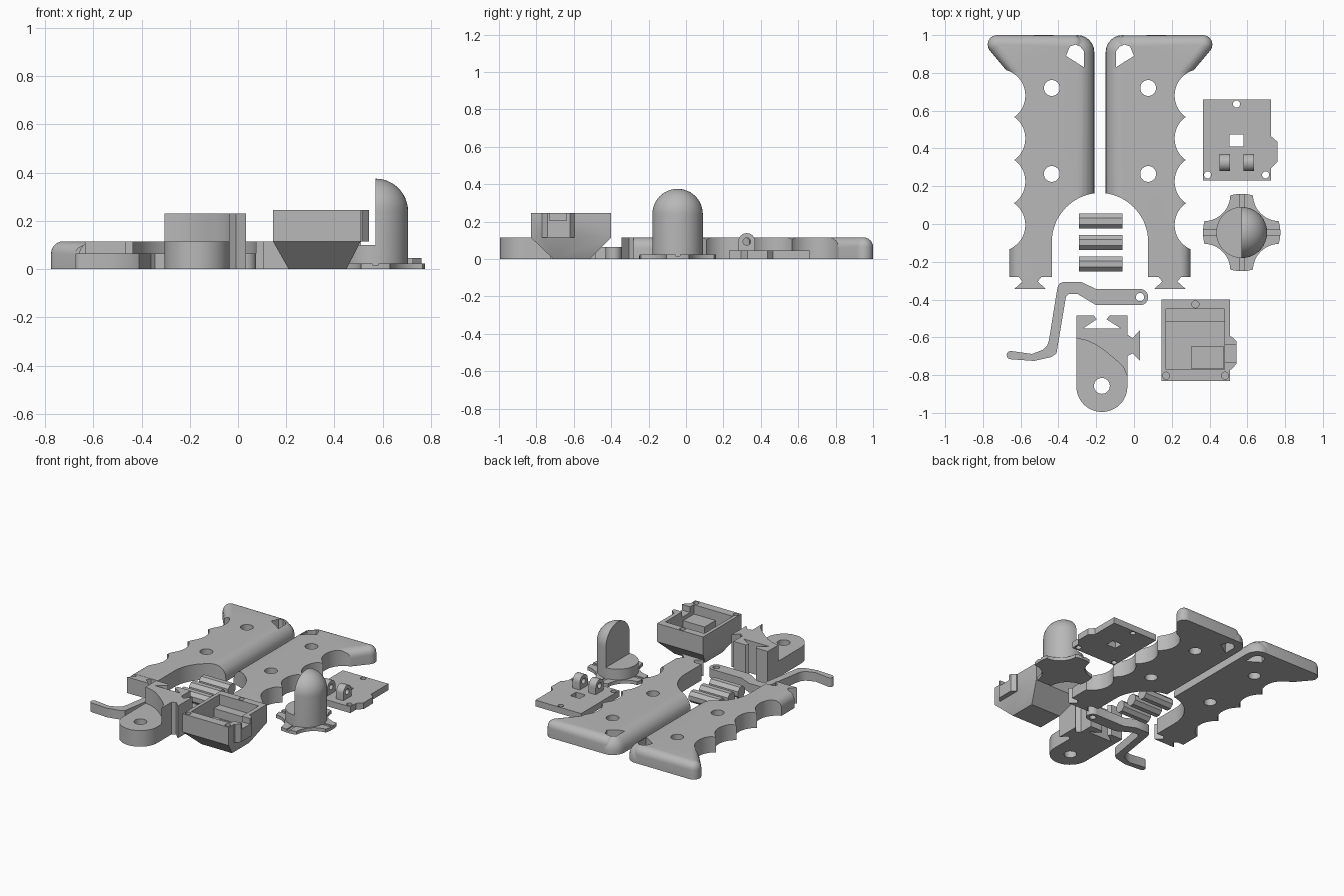
import bpy, bmesh, math
from mathutils import Matrix, Vector

if "Cube" in bpy.data.objects:
    bpy.data.objects.remove(bpy.data.objects["Cube"])

grey = bpy.data.materials.new("plain_grey")
grey.diffuse_color = (0.48, 0.48, 0.48, 1)
grey.use_nodes = True
grey.node_tree.nodes["Principled BSDF"].inputs["Base Color"].default_value = grey.diffuse_color


def finish_bm(name, bm):
    bmesh.ops.recalc_face_normals(bm, faces=bm.faces)
    me = bpy.data.meshes.new(name)
    bm.to_mesh(me)
    bm.free()
    ob = bpy.data.objects.new(name, me)
    bpy.context.collection.objects.link(ob)
    me.materials.append(grey)
    return ob


def prism(name, pts, z0, z1, mat=None):
    bm = bmesh.new()
    f = bm.faces.new([bm.verts.new((x, y, z0)) for x, y in pts])
    ext = bmesh.ops.extrude_face_region(bm, geom=[f])["geom"]
    top = [v for v in ext if isinstance(v, bmesh.types.BMVert)]
    bmesh.ops.translate(bm, verts=top, vec=(0, 0, z1 - z0))
    if mat:
        bm.transform(mat)
    return finish_bm(name, bm)


def hull(name, pts):
    bm = bmesh.new()
    for p in pts:
        bm.verts.new(p)
    out = bmesh.ops.convex_hull(bm, input=bm.verts[:])
    junk = {g for g in out["geom_interior"] + out["geom_unused"] if isinstance(g, bmesh.types.BMVert)}
    bmesh.ops.delete(bm, geom=list(junk), context="VERTS")
    bmesh.ops.dissolve_limit(bm, angle_limit=0.01, verts=bm.verts[:], edges=bm.edges[:])
    return finish_bm(name, bm)


def arc(cx, cy, r, a0=0, a1=360, n=32):
    full = abs(a1 - a0) == 360
    k = n if full else n + 1
    return [(cx + r * math.cos(math.radians(a0 + (a1 - a0) * i / n)),
             cy + r * math.sin(math.radians(a0 + (a1 - a0) * i / n))) for i in range(k)]


def rect(x0, x1, y0, y1):
    return [(x0, y0), (x1, y0), (x1, y1), (x0, y1)]


def boolean(ob, other, op="DIFFERENCE"):
    m = ob.modifiers.new("b", "BOOLEAN")
    m.operation, m.solver, m.object = op, "EXACT", other
    bpy.context.view_layer.update()
    me = bpy.data.meshes.new_from_object(ob.evaluated_get(bpy.context.evaluated_depsgraph_get()))
    ob.modifiers.clear()
    ob.data = me
    bpy.data.objects.remove(other)


def cut(ob, pts, z0=-0.1, z1=0.5, mat=None):
    boolean(ob, prism("cutter", pts, z0, z1, mat))


def add(ob, pts, z0, z1, mat=None):
    boolean(ob, prism("piece", pts, z0, z1, mat), "UNION")


def along_x(pts_x=0):
    # maps prism (x, y, z) to world (z, x, y)
    return Matrix(((0, 0, 1, pts_x), (1, 0, 0, 0), (0, 1, 0, 0), (0, 0, 0, 1)))


def smooth(ob, deg=30):
    ob.data.shade_smooth()
    ob.data.set_sharp_from_angle(angle=math.radians(deg))


# Grip half: rounded hulls, finger scallops, palm arc, holes and dovetail
def rounded(name, corners, h):
    pts = []
    for x, y, r in corners:
        for k in range(7):
            a = math.pi / 2 * k / 6
            pts += [(px, py, h - r + r * math.sin(a)) for px, py in arc(x, y, max(r * math.cos(a), 0.0005), n=24)]
        pts += [(px, py, 0) for px, py in arc(x, y, r, n=24)]
    return hull(name, pts)


grip = rounded("grip_left", [(-0.30, 0.91, 0.09), (-0.30, -0.5, 0.09), (-0.60, -0.5, 0.06), (-0.60, 0.85, 0.06)], 0.115)
flare = rounded("flare", [(-0.725, 0.95, 0.05), (-0.57, 0.78, 0.06), (-0.32, 0.944, 0.055)], 0.115)
boolean(grip, flare, "UNION")
cut(grip, rect(-1, 0, -0.8, -0.28))
cut(grip, [(-0.435, -0.4), (0, -0.4)] + arc(-0.175, -0.095, 0.26, 0, 180, 32))
for y in (-0.005, 0.225, 0.4525, 0.68):
    cut(grip, arc(-0.715, y, 0.14, n=48))
for y in (0.265, 0.72):
    cut(grip, arc(-0.435, y, 0.042))
cut(grip, [(-0.36, 0.89), (-0.265, 0.83), (-0.265, 0.915), (-0.285, 0.94), (-0.31, 0.95), (-0.34, 0.94)])
add(grip, [(-0.61, -0.27), (-0.61, -0.28), (-0.59, -0.305), (-0.635, -0.345), (-0.465, -0.345),
           (-0.51, -0.305), (-0.49, -0.28), (-0.49, -0.27)], 0, 0.114)
me = grip.data.copy()
me.transform(Matrix.Translation((-0.36, 0, 0)) @ Matrix.Scale(-1, 4, Vector((1, 0, 0))))
me.flip_normals()
other = bpy.data.objects.new("grip_right", me)
bpy.context.collection.objects.link(other)
smooth(grip)
smooth(other)

# Three octagonal joining pins
for i, y in enumerate((0.015, -0.098, -0.212)):
    prism(f"pin_{i + 1}", arc(y, 0.04, 0.0433, 22.5, 382.5, 8), -0.29, -0.06, along_x())

# Trigger lever
lever = prism("lever", arc(0.032, -0.387, 0.043, -90, 90, 16) + [
    (-0.20, -0.344), (-0.28, -0.307), (-0.375, -0.307), (-0.395, -0.315), (-0.405, -0.335),
    (-0.45, -0.615), (-0.46, -0.645), (-0.48, -0.665), (-0.54, -0.688)] +
    arc(-0.652, -0.694, 0.022, 90, 270, 10) +
    [(-0.53, -0.725), (-0.44, -0.705), (-0.41, -0.685), (-0.36, -0.385), (-0.345, -0.37),
     (-0.30, -0.37), (-0.20, -0.43)], 0, 0.065)
cut(lever, arc(0.032, -0.387, 0.022))
smooth(lever)

# Mount block with dovetail slot, side tail and lower tongue
block = prism("mount_block", arc(-0.17, -0.86, 0.135, 180, 360, 24) + [
    (-0.035, -0.70), (-0.008, -0.685), (0.033, -0.725), (0.033, -0.56), (-0.008, -0.605), (-0.035, -0.585),
    (-0.035, -0.485), (-0.13, -0.485), (-0.145, -0.505), (-0.07, -0.553), (-0.27, -0.553),
    (-0.197, -0.505), (-0.212, -0.485), (-0.305, -0.485)], 0, 0.23)
cut(block, [(-0.35, -0.605), (-0.305, -0.605), (-0.25, -0.617), (-0.2, -0.64), (-0.15, -0.675), (-0.09, -0.725),
            (-0.055, -0.76), (-0.035, -0.81), (-0.02, -0.81), (-0.02, -1.1), (-0.35, -1.1)], 0.115, 0.4)
cut(block, arc(-0.17, -0.857, 0.042))
smooth(block)

# Housing: tapered base, open tray, side bump
housing = hull("housing", [(x, y, z) for z in (0.115, 0.245) for x, y in rect(0.145, 0.508, -0.83, -0.40)] +
               [(x, y, 0) for x, y in rect(0.21, 0.45, -0.71, -0.515)])
add(housing, [(0.49, -0.77), (0.515, -0.77), (0.543, -0.74), (0.543, -0.62), (0.515, -0.595), (0.49, -0.595)], 0.115, 0.245)
cut(housing, rect(0.17, 0.478, -0.77, -0.515), 0.11)
cut(housing, rect(0.17, 0.478, -0.52, -0.45), 0.17)
cut(housing, rect(0.47, 0.6, -0.73, -0.64), 0.205)
add(housing, rect(0.305, 0.475, -0.768, -0.645), 0.10, 0.18)
for x, y in ((0.325, -0.425), (0.17, -0.803), (0.482, -0.803)):
    cut(housing, arc(x, y, 0.019, n=16), 0.15)
smooth(housing)

# Cover plate with two pierced lugs
plate = prism("cover_plate", [(0.365, 0.23), (0.725, 0.23), (0.725, 0.295), (0.76, 0.33), (0.76, 0.435),
                              (0.725, 0.465), (0.725, 0.66), (0.365, 0.66)], 0, 0.045)
cut(plate, rect(0.505, 0.58, 0.41, 0.475))
for x, y in ((0.543, 0.635), (0.39, 0.26), (0.697, 0.26)):
    cut(plate, arc(x, y, 0.019, n=16))
for x in (0.453, 0.579):
    add(plate, arc(0.325, 0.093, 0.045, 0, 180, 16) + [(0.28, 0.03), (0.37, 0.03)], x, x + 0.056, along_x())
cut(plate, arc(0.325, 0.093, 0.02, n=16), 0.4, 0.7, along_x())
smooth(plate)

# Knob: four-armed base, half dome with a cross hole
KX, KY = 0.57, -0.045
knob = prism("knob", arc(KX, KY, 0.205, n=64), 0, 0.024)
for sx in (-1, 1):
    for sy in (-1, 1):
        cut(knob, arc(KX + 0.2 * sx, KY + 0.2 * sy, 0.14, n=48))
cut(knob, rect(KX - 0.3, KX + 0.3, KY - 0.012, KY + 0.012), 0.016)
cut(knob, rect(KX - 0.012, KX + 0.012, KY - 0.3, KY + 0.3), 0.016)
dome_pts = [(x, y, 0.005) for x, y in arc(KX, KY, 0.135, n=48)]
for k in range(13):
    a = math.pi / 2 * k / 12
    dome_pts += [(x, y, 0.24 + 0.135 * math.sin(a)) for x, y in arc(KX, KY, max(0.135 * math.cos(a), 0.0005), n=48)]
dome = hull("dome", dome_pts)
cut(dome, rect(KX - 0.3, KX, KY - 0.3, KY + 0.3), 0.1)
cut(dome, arc(KY, 0.24, 0.044), KX - 0.2, KX + 0.2, along_x())
boolean(knob, dome, "UNION")
smooth(knob)
